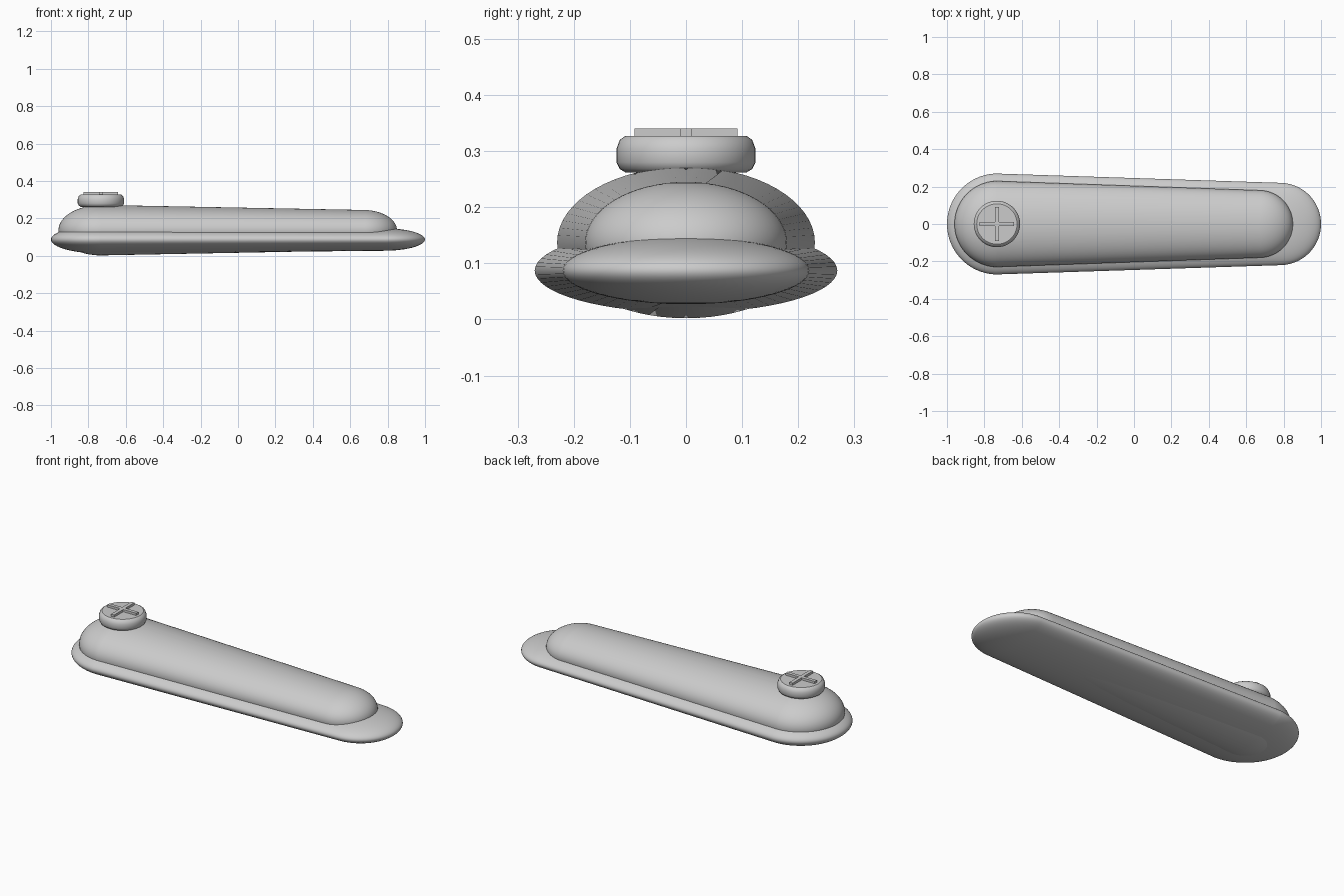
import bpy, bmesh, math
from mathutils import Matrix, Vector

if "Cube" in bpy.data.objects:
    bpy.data.objects.remove(bpy.data.objects["Cube"])

grey = bpy.data.materials.new("light grey")
grey.diffuse_color = (0.6, 0.6, 0.6, 1)
grey.use_nodes = True
grey.node_tree.nodes["Principled BSDF"].inputs["Base Color"].default_value = grey.diffuse_color


def finish(name, bm, smooth=True):
    bmesh.ops.recalc_face_normals(bm, faces=bm.faces)
    me = bpy.data.meshes.new(name)
    bm.to_mesh(me)
    bm.free()
    me.materials.append(grey)
    ob = bpy.data.objects.new(name, me)
    bpy.context.collection.objects.link(ob)
    if smooth:
        bpy.ops.object.select_all(action='DESELECT')
        bpy.context.view_layer.objects.active = ob
        ob.select_set(True)
        bpy.ops.object.shade_smooth_by_angle(angle=math.radians(35))
    return ob


def tapered_capsule(name, left, right, z):
    """Sphere split in two halves; each half is (x centre, radius, half height)."""
    bm = bmesh.new()
    n = 64
    bmesh.ops.create_uvsphere(bm, u_segments=n, v_segments=32, radius=1,
                              matrix=Matrix.Rotation(math.pi / n, 4, 'Z'))
    # split the poles so that both halves stay round
    bmesh.ops.bisect_plane(bm, geom=bm.verts[:] + bm.edges[:] + bm.faces[:],
                           plane_co=(-0.02, 0, 0), plane_no=(1, 0, 0))
    for v in bm.verts:
        cx, r, h = right if v.co.x > -0.01 else left
        v.co = Vector((cx + v.co.x * r, v.co.y * r, z + v.co.z * h))
    finish(name, bm)


# Flattened base and domed upper shell
tapered_capsule("base", (-0.73, 0.27, 0.075), (0.78, 0.22, 0.06), 0.087)
tapered_capsule("upper_shell", (-0.73, 0.23, 0.135), (0.67, 0.18, 0.108), 0.137)

# Round button, lathed from a profile
bm = bmesh.new()
profile = [(0, 0.262), (0.108, 0.262), (0.118, 0.268), (0.124, 0.280),
           (0.124, 0.304), (0.118, 0.320), (0.108, 0.327), (0, 0.327)]
vs = [bm.verts.new((r, 0, z)) for r, z in profile]
es = [bm.edges.new(p) for p in zip(vs, vs[1:])]
bmesh.ops.spin(bm, geom=vs + es, cent=(0, 0, 0), axis=(0, 0, 1),
               angle=2 * math.pi, steps=48)
bmesh.ops.remove_doubles(bm, verts=bm.verts, dist=1e-5)
finish("button", bm).location.x = -0.733

# Raised cross bars on the button
for name, sx, sy in (("cross_bar_long", 0.184, 0.02), ("cross_bar_wide", 0.02, 0.184)):
    bm = bmesh.new()
    bmesh.ops.create_cube(bm, size=1, matrix=Matrix.Diagonal((sx, sy, 0.02, 1)))
    finish(name, bm, False).location = (-0.733, 0, 0.33)
